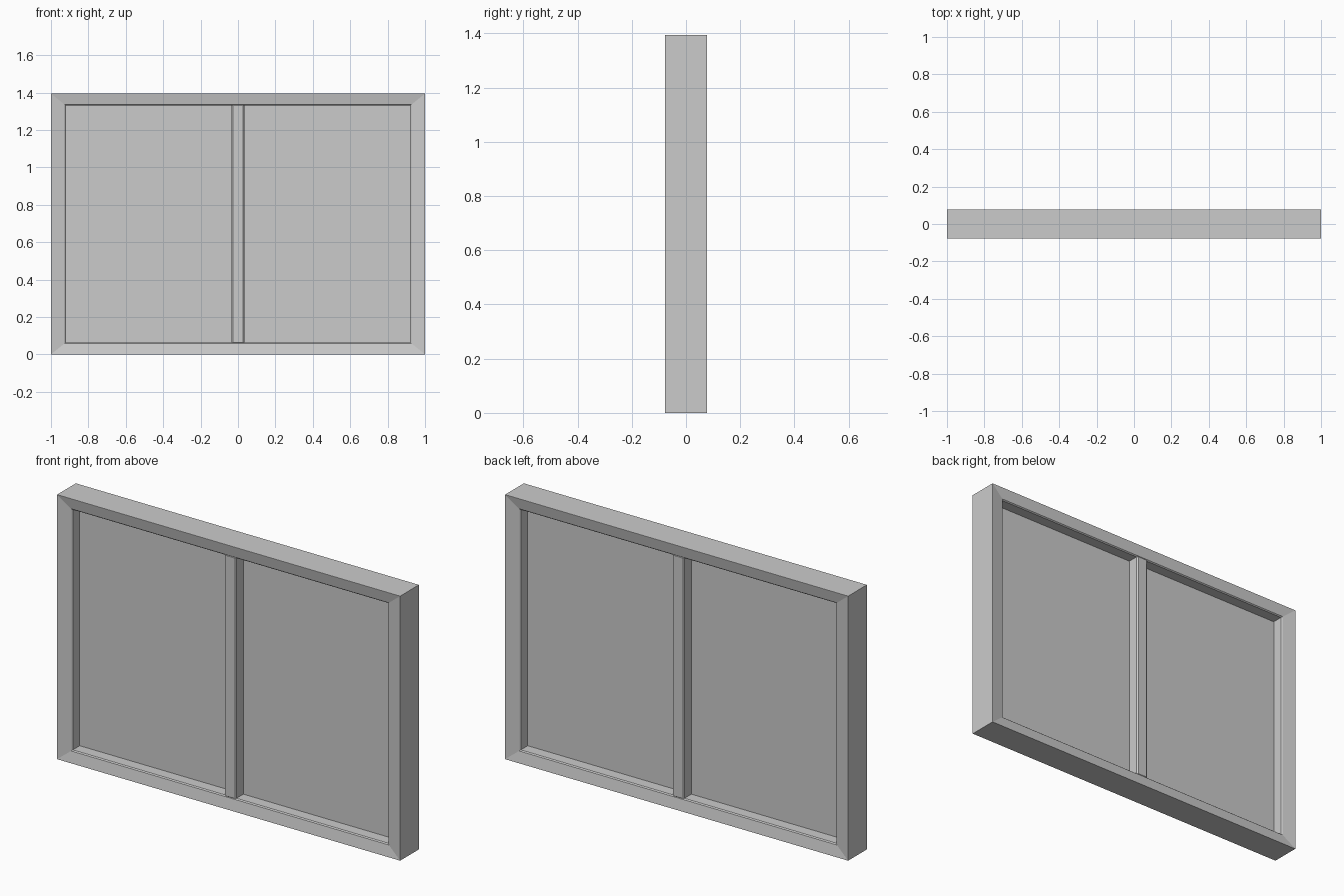
import bpy, bmesh

if "Cube" in bpy.data.objects:
    bpy.data.objects.remove(bpy.data.objects["Cube"])

W, H, D = 1.0, 1.394, 0.078      # half width, height, half depth
BX, BZ = 0.08, 0.064             # side and top/bottom bar widths
LIP = 0.067                      # half depth at the inner lip
C = 0.006                        # lip chamfer


def finish(name, bm):
    bmesh.ops.recalc_face_normals(bm, faces=bm.faces)
    mesh = bpy.data.meshes.new(name)
    bm.to_mesh(mesh)
    bm.free()
    ob = bpy.data.objects.new(name, mesh)
    bpy.context.collection.objects.link(ob)
    return ob


def box(name, x, y, z0, z1):
    bm = bmesh.new()
    bmesh.ops.create_cube(bm, size=1)
    for v in bm.verts:
        v.co = (v.co.x * 2 * x, v.co.y * 2 * y, z0 + (v.co.z + 0.5) * (z1 - z0))
    return finish(name, bm)


# Mitred outer frame: profile (inset fraction, y) swept round a rectangle
half = [(0, -D), (0.04, -D), (0.92, -LIP), (1, -LIP + C)]
profile = half + [(f, -y) for f, y in reversed(half)]
bm = bmesh.new()
rings = []
for f, y in profile:
    x, z = W - BX * f, BZ * f
    rings.append([bm.verts.new(p) for p in
                  ((-x, y, z), (x, y, z), (x, y, H - z), (-x, y, H - z))])
for i, a in enumerate(rings):
    b = rings[(i + 1) % len(rings)]
    for k in range(4):
        n = (k + 1) % 4
        bm.faces.new((a[k], a[n], b[n], b[k]))
finish("window_frame", bm)

# Centre mullion with softened long edges
mullion = box("centre_mullion", 0.034, LIP, BZ * 0.9, H - BZ * 0.9)
bev = mullion.modifiers.new("edge", 'BEVEL')
bev.width = C
bev.segments = 1

# Thin pane filling both openings
box("glass_pane", W - BX + 0.01, 0.004, BZ - 0.01, H - BZ + 0.01)
